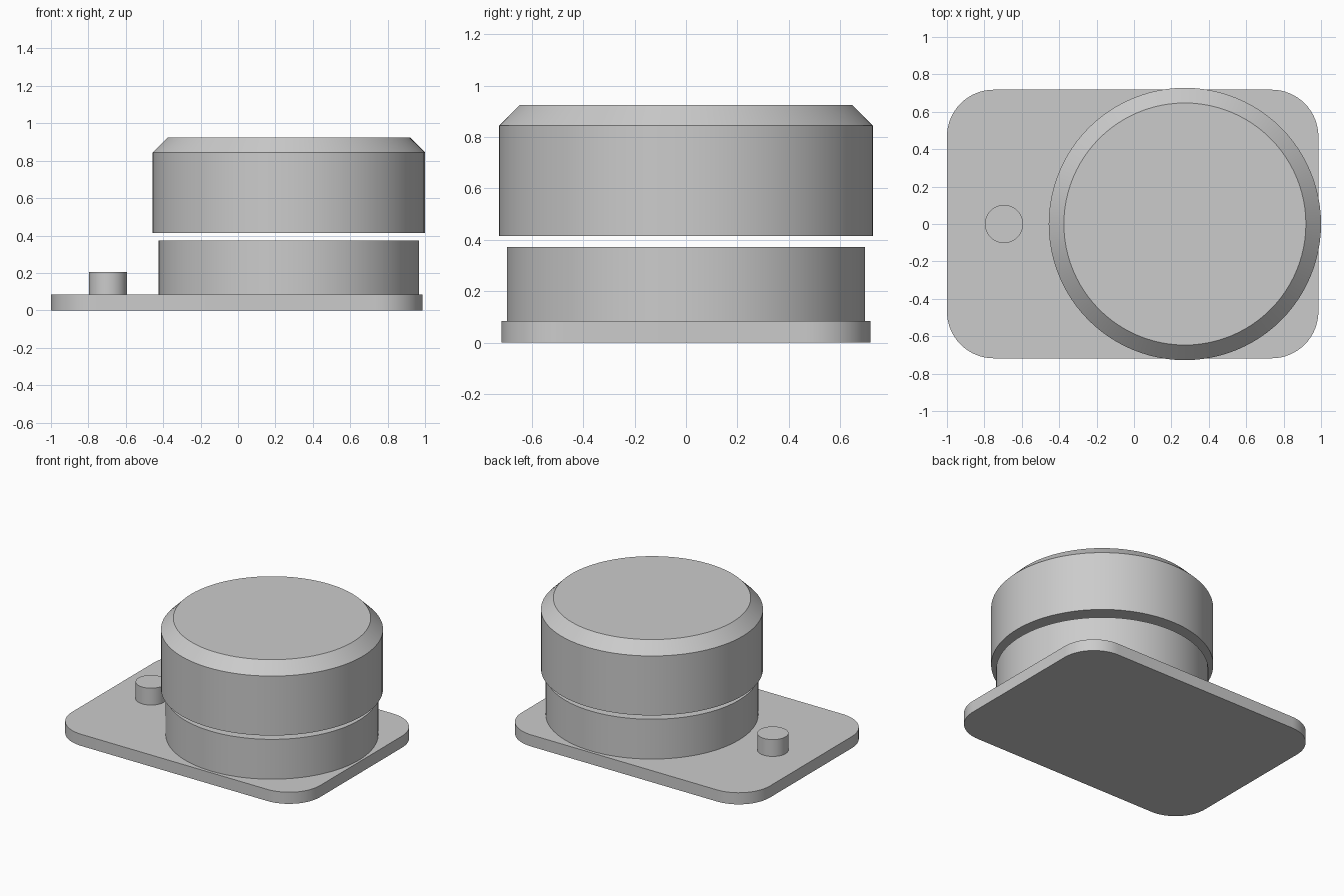
import bpy, bmesh, math

cube = bpy.data.objects.get("Cube")
if cube:
    bpy.data.objects.remove(cube, do_unlink=True)

grey = bpy.data.materials.new("light grey")
grey.use_nodes = True
grey.diffuse_color = (0.6, 0.6, 0.6, 1)
grey.node_tree.nodes["Principled BSDF"].inputs["Base Color"].default_value = (0.6, 0.6, 0.6, 1)


def loft(name, rings):
    """Solid made by joining equal-length rings of points, capped at both ends."""
    bm = bmesh.new()
    loops = [[bm.verts.new(p) for p in ring] for ring in rings]
    for low, high in zip(loops, loops[1:]):
        for i in range(len(low)):
            j = (i + 1) % len(low)
            bm.faces.new((low[i], low[j], high[j], high[i]))
    bm.faces.new(reversed(loops[0]))
    bm.faces.new(loops[-1])
    mesh = bpy.data.meshes.new(name)
    bm.to_mesh(mesh)
    bm.free()
    mesh.materials.append(grey)
    obj = bpy.data.objects.new(name, mesh)
    bpy.context.collection.objects.link(obj)
    bpy.ops.object.select_all(action='DESELECT')
    obj.select_set(True)
    bpy.context.view_layer.objects.active = obj
    bpy.ops.object.shade_smooth_by_angle(angle=math.radians(30))
    return obj


def turned(name, x, profile, sides=96):
    """Round part about a vertical axis at x, from (radius, height) pairs."""
    angles = [math.tau * i / sides for i in range(sides)]
    return loft(name, [[(x + r * math.cos(a), r * math.sin(a), z) for a in angles]
                       for r, z in profile])


def rounded_plate(name, x0, x1, half_y, radius, z0, z1, steps=16):
    """Flat plate with rounded corners."""
    outline = []
    corners = ((x1, 1, 1), (x0, -1, 1), (x0, -1, -1), (x1, 1, -1))
    for k, (x, sx, sy) in enumerate(corners):
        for i in range(steps + 1):
            a = math.pi / 2 * (k + i / steps)
            outline.append((x - sx * radius + radius * math.cos(a),
                            sy * (half_y - radius) + radius * math.sin(a)))
    return loft(name, [[(x, y, z) for x, y in outline] for z in (z0, z1)])


# Base plate
rounded_plate("base_plate", -1.0, 0.986, 0.718, 0.25, 0, 0.084)

# Small peg on the plate
turned("peg", -0.695, [(0.102, 0.084), (0.102, 0.206)], 48)

# Lower drum, and the bevelled cap hovering above it
axis = 0.272
turned("lower_drum", axis, [(0.697, 0.084), (0.697, 0.372)])
turned("upper_cap", axis, [(0.728, 0.414), (0.728, 0.844), (0.647, 0.925)])
